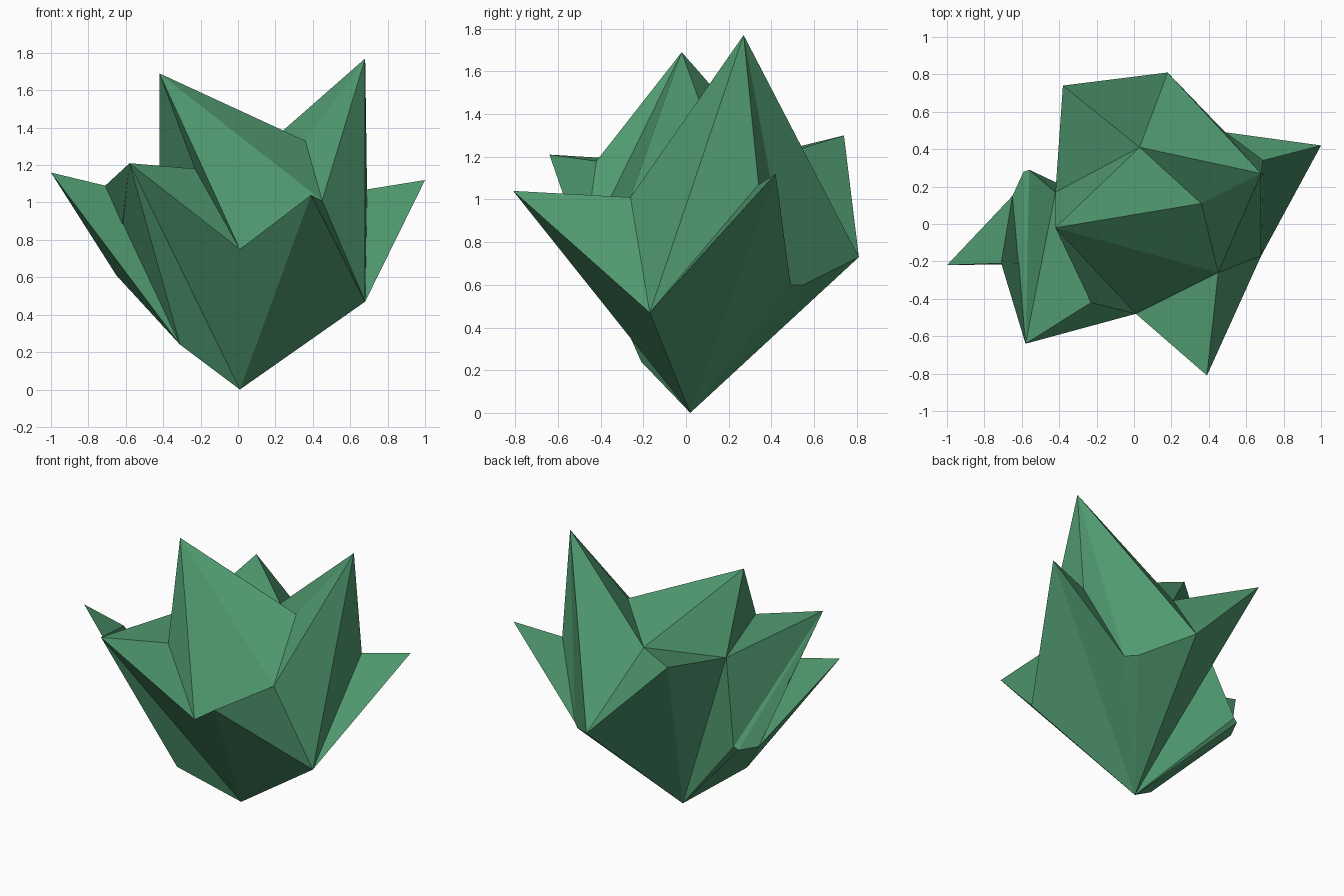
import bpy
import bmesh

cube = bpy.data.objects.get("Cube")
if cube:
    bpy.data.objects.remove(cube, do_unlink=True)

# Flat green for the whole plant
green = bpy.data.materials.new("leaf_green")
green.use_nodes = True
colour = (0.08, 0.32, 0.16, 1)
green.diffuse_color = colour
shader = next(n for n in green.node_tree.nodes if n.type == "BSDF_PRINCIPLED")
shader.inputs["Base Color"].default_value = colour
shader.inputs["Roughness"].default_value = 0.9

# Leaf tips
tips = {
    "tall_right": (-0.42, -0.02, 1.69),
    "tall_left": (0.68, 0.27, 1.77),
    "side_left": (1.0, 0.42, 1.12),
    "front_left": (0.39, -0.81, 1.04),
    "front_right": (-0.58, -0.64, 1.21),
    "side_right": (-1.0, -0.22, 1.16),
    "back_right": (-0.38, 0.74, 1.30),
}

# Root and the hollows between the leaves
hollows = {
    "root": (0.01, 0.02, 0),
    "back_rim": (0.18, 0.81, 0.73),
    "crown": (0.03, 0.41, 1.20),
    "saddle": (0.36, 0.11, 1.33),
    "front_notch": (0.45, -0.26, 1.01),
    "front_dip": (0.01, -0.48, 0.75),
    "left_hip": (0.68, -0.17, 0.47),
    "right_foot": (-0.31, -0.21, 0.24),
    "right_notch": (-0.71, -0.21, 1.09),
    "front_ledge": (-0.23, -0.42, 1.18),
    "back_ledge": (-0.42, 0.17, 1.16),
    "right_hip": (-0.65, 0.15, 0.61),
    "right_bend": (-0.59, 0.28, 0.62),
    "right_heel": (-0.56, 0.29, 0.64),
    "left_notch": (0.69, 0.34, 1.07),
    "left_heel": (0.49, 0.49, 0.60),
    "left_bend": (0.43, 0.55, 0.60),
}

bm = bmesh.new()
verts = {name: bm.verts.new(p) for name, p in {**tips, **hollows}.items()}


def fan(apex, ring, closed=True):
    """Join an apex to each edge along a ring of named points."""
    names = ring.split()
    ends = names[1:] + names[:1] if closed else names[1:]
    for a, b in zip(names, ends):
        bm.faces.new((verts[apex], verts[a], verts[b]))


# Each leaf is a spike standing on its ring of hollows
fan("tall_right", "back_ledge crown saddle front_notch front_dip front_ledge")
fan("tall_left", "crown saddle front_notch left_hip left_notch left_heel left_bend back_rim")
fan("side_left", "left_notch left_hip root left_heel")
fan("front_left", "front_notch left_hip root front_dip")
fan("front_right", "front_ledge front_dip root right_foot right_notch "
                   "right_hip right_bend right_heel back_ledge")
fan("side_right", "right_notch right_foot right_hip")
fan("back_right", "back_ledge root back_rim crown")

# Underside facets meeting at the root
fan("root", "right_foot right_hip right_bend right_heel back_ledge", closed=False)
fan("root", "back_rim left_bend left_heel", closed=False)

bmesh.ops.recalc_face_normals(bm, faces=bm.faces[:])
mesh = bpy.data.meshes.new("leaf_cluster")
bm.to_mesh(mesh)
bm.free()
mesh.materials.append(green)
plant = bpy.data.objects.new("leaf_cluster", mesh)
bpy.context.collection.objects.link(plant)
